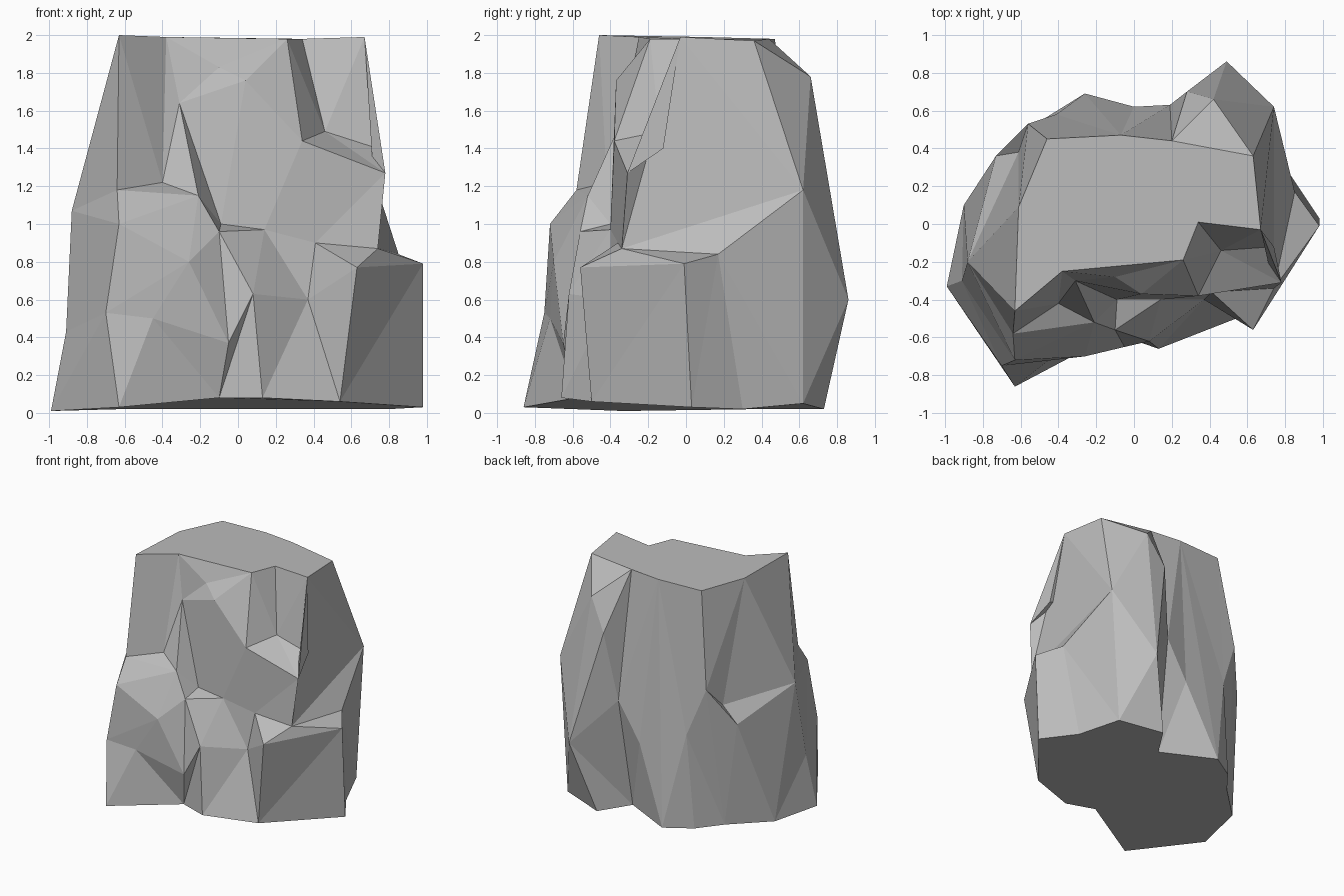
import bpy
import bmesh
from mathutils import Vector

default_cube = bpy.data.objects.get("Cube")
if default_cube:
    bpy.data.objects.remove(default_cube, do_unlink=True)


def stone_material():
    material = bpy.data.materials.new("stone_grey")
    material.use_nodes = True
    colour = (0.5, 0.5, 0.5, 1)
    material.diffuse_color = colour
    material.node_tree.nodes["Principled BSDF"].inputs["Base Color"].default_value = colour
    return material


# Corners where several crease lines of the rock meet
front_left_top = (-.63, -.46, 2)
recess_top = (-.38, -.25, 1.99)
brow_top = (.26, -.19, 1.98)
right_front_top = (.67, -.03, 1.99)
right_back_top = (.63, .36, 1.97)
back_right_top = (.2, .44, 1.98)
back_middle_top = (-.07, .47, 1.98)
back_left_top = (-.46, .45, 1.98)
ridge_peak = (-.31, -.3, 1.64)
shelf_corner = (-.4, -.42, 1.22)
shelf_tip = (-.21, -.52, 1.15)
nose_tip = (-.1, -.56, .96)
knee = (.08, -.62, .63)
ledge_end = (.14, -.4, .97)
niche_sill = (.34, -.38, 1.44)
niche_back = (.46, -.14, 1.49)
niche_right = (.78, -.31, 1.27)
block_inner = (.41, -.36, .9)
block_corner = (.63, -.56, .77)
block_back = (.74, -.34, .87)
back_bulge = (.49, .86, .6)
left_ledge = (-.88, -.2, 1.07)
front_left_foot = (-.63, -.86, .03)
cleft_foot = (-.1, -.58, .08)
block_foot = (.54, -.5, .06)
bulge_foot = (.32, .73, .02)
gully_foot = (.16, .48, .02)
back_left_foot = (-.62, .37, .02)

# Crease lines from the top edge to the foot, in order around the rock
creases = dict(
    front_left_corner=[front_left_top, (-.64, -.58, 1.18), (-.63, -.72, 1),
                       (-.7, -.75, .53), front_left_foot],
    shelf=[recess_top, shelf_corner, shelf_tip, (-.26, -.7, .8),
           (-.45, -.72, .5), front_left_foot],
    ridge=[recess_top, ridge_peak, shelf_tip, nose_tip,
           (-.05, -.65, .37), cleft_foot],
    cleft=[brow_top, (-.1, -.28, 1.83), ridge_peak, (-.09, -.4, 1),
           nose_tip, knee, cleft_foot],
    brow=[brow_top, (.04, -.37, 1.76), ledge_end, knee, (.13, -.66, .08)],
    niche_edge=[brow_top, niche_sill, block_inner, (.37, -.4, .6), block_foot],
    niche_corner=[(.34, .01, 1.98), niche_back, niche_sill, block_inner,
                  block_corner, block_foot],
    niche_side=[right_front_top, (.74, -.12, 1.4), niche_right, block_back,
                block_corner, block_foot],
    block_side=[right_front_top, niche_right, block_back,
                (.98, -.01, .79), (.98, .03, .03)],
    block_end=[right_front_top, block_back, (.85, .17, .84), (.8, .3, .02)],
    back_right_corner=[right_back_top, (.74, .62, 1.18), (.67, .62, .05)],
    bulge_side=[right_back_top, (.42, .66, 1.78), back_bulge, bulge_foot],
    bulge_rib=[back_right_top, (.28, .7, 1.52), back_bulge, bulge_foot],
    gully_right=[back_right_top, (.19, .63, .95), gully_foot],
    gully_left=[back_middle_top, (0, .62, .64), gully_foot],
    back_rib=[back_middle_top, (-.26, .69, .02)],
    back_hollow=[back_left_top, (-.41, .58, .8), (-.47, .56, .02)],
    back_left_rib=[back_left_top, (-.56, .53, 1.2), back_left_foot],
    back_left_ledge=[(-.61, .09, 1.99), (-.61, .38, 1.03),
                     (-.73, .36, .89), back_left_foot],
    left_face=[front_left_top, left_ledge, (-.9, .1, .02)],
    left_edge=[front_left_top, left_ledge, (-.91, -.3, .43), (-.99, -.33, .01)],
)


def gap(first, second):
    return (Vector(first) - Vector(second)).length


def bridge(a, b):
    """Yield the triangles between two creases, along the shorter diagonals."""
    i = j = 0
    while i + 1 < len(a) or j + 1 < len(b):
        step_b = i + 1 == len(a) or (
            j + 1 < len(b) and gap(a[i], b[j + 1]) < gap(a[i + 1], b[j]))
        if step_b:
            yield a[i], b[j], b[j + 1]
            j += 1
        else:
            yield a[i], b[j], a[i + 1]
            i += 1


def build_rock(name, lines):
    bm = bmesh.new()
    corners = {}

    def corner(point):
        if point not in corners:
            corners[point] = bm.verts.new(point)
        return corners[point]

    def add_face(points):
        unique = list(dict.fromkeys(points))
        if len(unique) > 2:
            verts = [corner(p) for p in unique]
            if not bm.faces.get(verts):
                bm.faces.new(verts)

    # Faceted sides
    for line, following in zip(lines, lines[1:] + lines[:1]):
        for triangle in bridge(line, following):
            add_face(triangle)
    # Flat top and foot
    add_face([line[0] for line in lines])
    add_face([line[-1] for line in lines])
    bmesh.ops.recalc_face_normals(bm, faces=bm.faces[:])

    mesh = bpy.data.meshes.new(name)
    bm.to_mesh(mesh)
    bm.free()
    mesh.materials.append(stone_material())
    rock = bpy.data.objects.new(name, mesh)
    bpy.context.collection.objects.link(rock)
    return rock


build_rock("rock", list(creases.values()))
